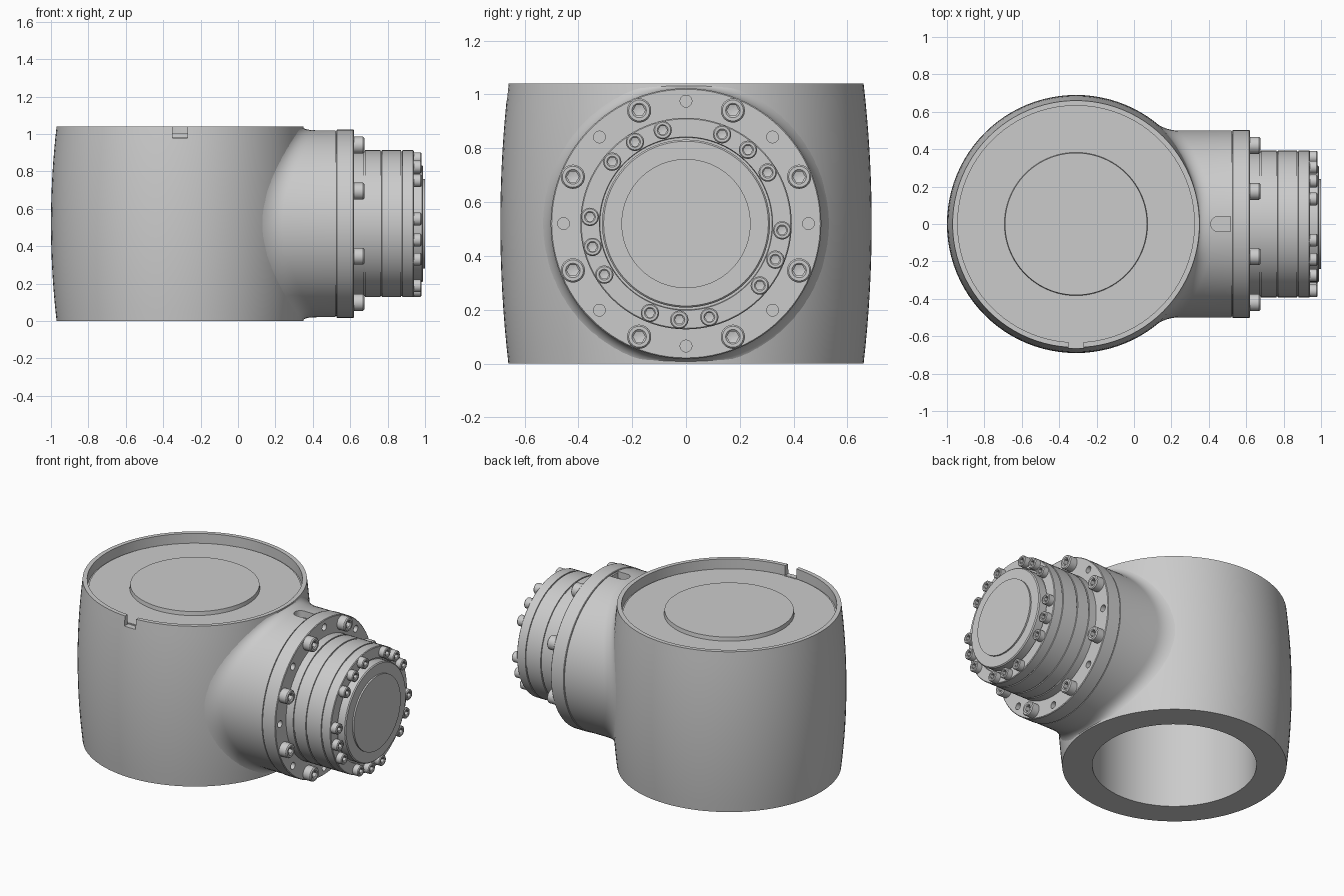
import bpy, bmesh
from math import sin, cos, pi, sqrt, radians
from mathutils import Vector

if "Cube" in bpy.data.objects:
    bpy.data.objects.remove(bpy.data.objects["Cube"])

BX, AZ = -0.31, 0.52          # barrel axis x, branch axis height


def finish(name, bm, loc=(0, 0, 0)):
    bmesh.ops.remove_doubles(bm, verts=bm.verts, dist=1e-5)
    bmesh.ops.recalc_face_normals(bm, faces=bm.faces)
    me = bpy.data.meshes.new(name)
    bm.to_mesh(me)
    bm.free()
    ob = bpy.data.objects.new(name, me)
    ob.location = loc
    bpy.context.collection.objects.link(ob)
    return ob


def skin(rings):
    """Quads between consecutive closed rings of points."""
    bm = bmesh.new()
    vs = [[bm.verts.new(p) for p in r] for r in rings]
    n = len(vs[0])
    for a, b in zip(vs, vs[1:]):
        for i in range(n):
            j = (i + 1) % n
            bm.faces.new((a[i], a[j], b[j], b[i]))
    return bm


def lathe(name, prof, seg=96, axis='X', loc=(0, 0, 0), hexed=()):
    """Spin (height, radius) points; rings listed in hexed become hexagons."""
    rings = []
    for k, (h, r) in enumerate(prof):
        ring = []
        for i in range(seg):
            a = 2 * pi * i / seg
            q = r * cos(pi / 6) / cos(a % (pi / 3) - pi / 6) if k in hexed else r
            c, s = q * cos(a), q * sin(a)
            ring.append((h, c, s) if axis == 'X' else (c, s, h))
        rings.append(ring)
    return finish(name, skin(rings), loc)


def cut(ob, cutter):
    m = ob.modifiers.new("cut", 'BOOLEAN')
    m.operation, m.solver, m.object = 'DIFFERENCE', 'EXACT', cutter
    bpy.context.view_layer.objects.active = ob
    bpy.ops.object.modifier_apply(modifier=m.name)
    bpy.data.objects.remove(cutter)


def smooth(ob):
    bpy.ops.object.select_all(action='DESELECT')
    ob.select_set(True)
    bpy.context.view_layer.objects.active = ob
    bpy.ops.object.shade_smooth_by_angle(angle=radians(30))


def barrel_r(z):
    return 0.69 - 0.03 * ((z - AZ) / 0.52) ** 2


# Barrel housing: bulged wall, bore open below, recessed top with raised disc
wall = [(1.04 * i / 16, barrel_r(1.04 * i / 16)) for i in range(17)]
barrel = lathe("barrel_housing",
               [(0.9, 0), (0.9, 0.483), (0, 0.483)] + wall +
               [(1.04, 0.633), (0.975, 0.633), (0.975, 0.625), (0.98, 0.625), (0.98, 0.383),
                (1.005, 0.38), (1.005, 0)], 96, 'Z', (BX, 0, 0))

# Rim notch at the front
bm = bmesh.new()
bmesh.ops.create_cube(bm, size=1)
bmesh.ops.scale(bm, vec=(0.08, 0.12, 0.13), verts=bm.verts)
cut(barrel, finish("notch_cutter", bm, (BX, -0.678, 1.042)))
smooth(barrel)


# Branch neck: filleted root that follows the barrel wall
def wall_x(r, a):
    y, z = r * cos(a), AZ + r * sin(a)
    return BX + sqrt(barrel_r(z) ** 2 - y * y)


N, R = 96, 0.5
angles = [2 * pi * i / N for i in range(N)]
rings = [[(0.26, 0, AZ)] * N]
roots = []
for a in angles:
    f = min(0.05, 0.518 / max(abs(sin(a)), 0.01) - R)
    xc = wall_x(R, a)
    roots.append((Vector((wall_x(R + f, a) - 0.004, R + f)), Vector((xc, R)),
                  Vector((xc + 0.07, R))))
for k in range(9):
    t = k / 8
    ring = []
    for a, (p, q, s) in zip(angles, roots):
        x, r = (1 - t) ** 2 * p + 2 * t * (1 - t) * q + t * t * s
        ring.append((x, r * cos(a), AZ + r * sin(a)))
    rings.append(ring)
rings.append([(0.522, R * cos(a), AZ + R * sin(a)) for a in angles])
rings.append([(0.522, 0, AZ)] * N)
neck = finish("branch_neck", skin(rings))

# Index slot on top of the neck, rounded on the barrel side
slot = [(0.45 - 0.04 * sin(pi * i / 12), 0.04 * cos(pi * i / 12)) for i in range(13)]
slot += [(0.56, -0.04), (0.56, 0.04)]
bm = skin([[(x, y, z) for x, y in slot] for z in (0.975, 1.1)])
bmesh.ops.holes_fill(bm, edges=bm.edges)
cut(neck, finish("slot_cutter", bm))
smooth(neck)

# Flange with a seam groove and eight small holes
flange = lathe("flange", [(0.515, 0), (0.515, 0.494), (0.526, 0.494), (0.526, 0.5), (0.529, 0.503),
                          (0.616, 0.503), (0.62, 0.499), (0.62, 0)], loc=(0, 0, AZ))
for k in range(8):
    a = k * pi / 4
    cut(flange, lathe("hole_cutter", [(0.58, 0), (0.58, 0.022), (0.65, 0.022), (0.65, 0)], 20,
                      loc=(0, 0.455 * cos(a), AZ + 0.455 * sin(a))))
smooth(flange)

# Output drum with seam grooves
prof = [(0.61, 0), (0.61, 0.393)]
for g in (0.675, 0.765, 0.875):
    prof += [(g - 0.004, 0.393), (g - 0.003, 0.387), (g + 0.003, 0.387), (g + 0.004, 0.393)]
prof += [(0.936, 0.393), (0.94, 0.389), (0.94, 0.322), (0.93, 0.32), (0.93, 0)]
smooth(lathe("output_drum", prof, loc=(0, 0, AZ)))

# End cap with a thin raised disc
smooth(lathe("end_cap", [(0.92, 0), (0.92, 0.312), (0.984, 0.312), (0.99, 0.306), (0.99, 0.24),
                         (1.0, 0.24), (1.0, 0)], loc=(0, 0, AZ)))


# Socket-head bolts
def bolts(name, x, height, rad, circle, degs):
    ob = lathe(name, [(-0.01, 0), (-0.01, rad), (height * 0.88, rad), (height, rad * 0.87),
                      (height, rad * 0.6), (height * 0.9, rad * 0.5), (height * 0.4, rad * 0.5),
                      (height * 0.3, 0)], 24, hexed=(5, 6))
    smooth(ob)
    for k, d in enumerate(degs):
        b = ob
        if k:
            b = ob.copy()
            bpy.context.collection.objects.link(b)
        b.location = (x, circle * cos(radians(d)), AZ + circle * sin(radians(d)))


bolts("flange_bolt", 0.62, 0.055, 0.045, 0.455, [22.5 + 45 * k for k in range(8)])
bolts("drum_bolt", 0.94, 0.04, 0.034, 0.358,
      [50 + 72 * g + d for g in range(5) for d in (-18, 0, 18)])
